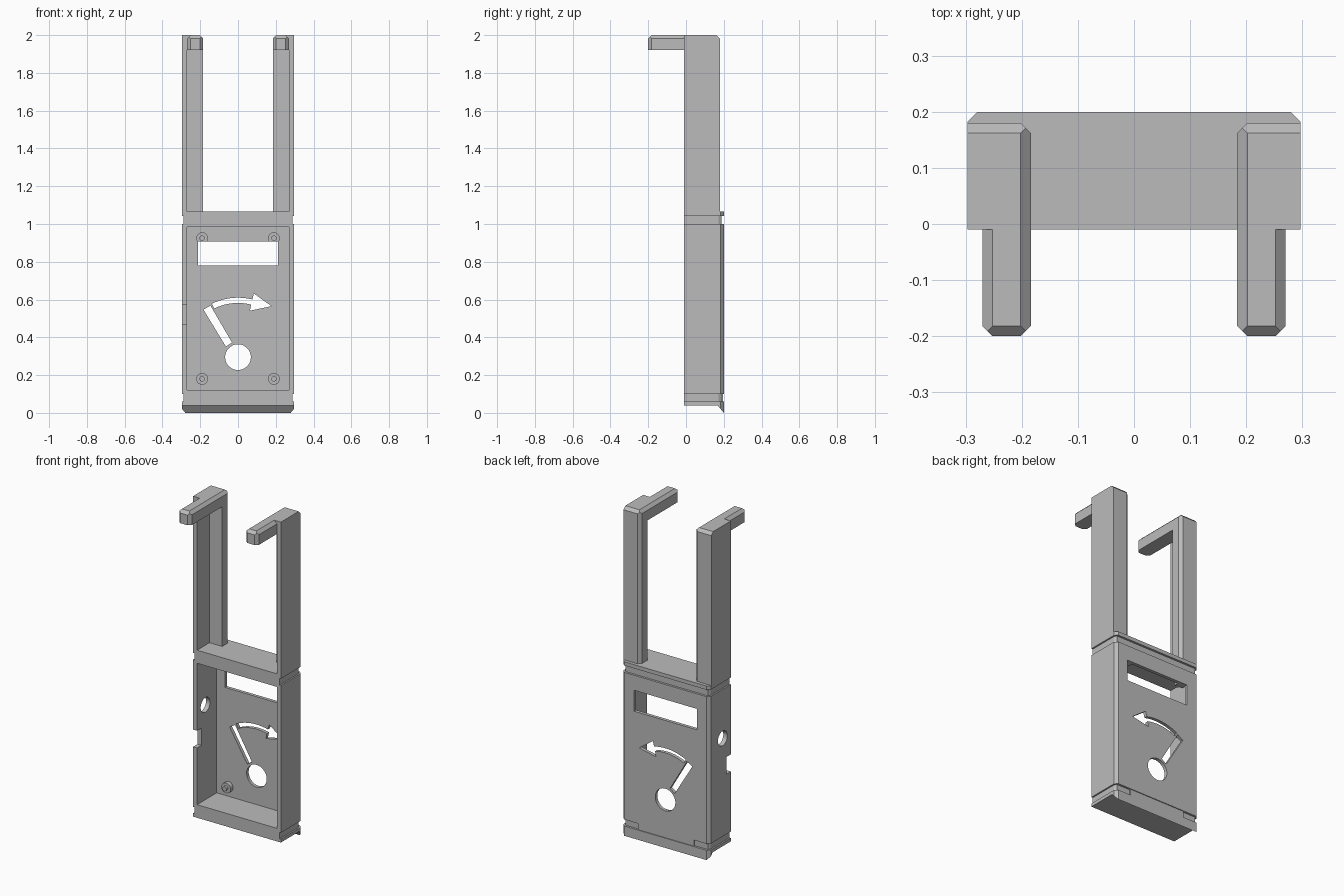
import bpy, bmesh
from math import sin, cos, pi, radians
from mathutils import Vector

if "Cube" in bpy.data.objects:
    bpy.data.objects.remove(bpy.data.objects["Cube"])

GREY = (0.5, 0.5, 0.5, 1)
mat = bpy.data.materials.new("plain grey")
mat.use_nodes = True
mat.diffuse_color = GREY
mat.node_tree.nodes["Principled BSDF"].inputs["Base Color"].default_value = GREY

W, FRONT, BACK, TOP = 0.297, -0.01, 0.2, 2.0
WALL = 0.27       # inner side of the outer walls
INNER = 0.184     # inner side of the arms
C = 0.018         # chamfer size


def prism(name, pts, axis, a, b):
    """Extrude a 2D outline along an axis from a to b."""
    place = {"X": lambda p, q, t: (t, p, q),
             "Y": lambda p, q, t: (p, t, q),
             "Z": lambda p, q, t: (p, q, t)}[axis]
    bm = bmesh.new()
    face = bm.faces.new([bm.verts.new(place(p, q, a)) for p, q in pts])
    ext = bmesh.ops.extrude_face_region(bm, geom=[face])
    verts = [v for v in ext["geom"] if isinstance(v, bmesh.types.BMVert)]
    move = Vector(place(0, 0, b)) - Vector(place(0, 0, a))
    bmesh.ops.translate(bm, verts=verts, vec=move)
    bmesh.ops.recalc_face_normals(bm, faces=bm.faces)
    me = bpy.data.meshes.new(name)
    bm.to_mesh(me)
    bm.free()
    me.materials.append(mat)
    ob = bpy.data.objects.new(name, me)
    bpy.context.collection.objects.link(ob)
    return ob


def box(name, x, y, z):
    return prism(name, [(x[0], y[0]), (x[1], y[0]), (x[1], y[1]), (x[0], y[1])], "Z", *z)


def circle(p, q, r, n=40):
    return [(p + r * cos(2 * pi * i / n), q + r * sin(2 * pi * i / n)) for i in range(n)]


def apply_modifier(ob, mod):
    bpy.ops.object.select_all(action="DESELECT")
    bpy.context.view_layer.objects.active = ob
    ob.select_set(True)
    bpy.ops.object.modifier_apply(modifier=mod.name)


def combine(ob, other, operation="DIFFERENCE"):
    mod = ob.modifiers.new("combine", "BOOLEAN")
    mod.operation, mod.solver, mod.object = operation, "EXACT", other
    apply_modifier(ob, mod)
    bpy.data.objects.remove(other)


# Housing: chamfered block hollowed from the front
body = prism("housing", [(-W, FRONT), (W, FRONT), (W, BACK - C), (W - C, BACK),
                         (C - W, BACK), (-W, BACK - C)], "Z", 0, 1.065)
combine(body, box("cavity", (-WALL, WALL), (-0.1, 0.18), (0.12, 0.985)))

# Screw bosses with centre pins
for x in (-0.19, 0.19):
    for z in (0.18, 0.925):
        combine(body, prism("boss", circle(x, z, 0.031), "Y", 0.155, 0.19), "UNION")
        combine(body, prism("pin", circle(x, z, 0.014), "Y", 0.14, 0.185), "UNION")

# Slanted lip under the housing
combine(body, prism("lip_cut", [(-0.1, 0.04), (0.167, 0.04), (0.202, -0.002),
                                (0.202, -0.1), (-0.1, -0.1)], "X", -0.5, 0.5))

# Grooves around the sides and back
G = 0.009
for low, high in ((0.06, 0.1), (1.0, 1.042)):
    ring = [(-0.4, -0.1), (G - W, -0.1), (G - W, BACK - C - G), (C - W, BACK - 0.013),
            (W - C, BACK - 0.013), (W - G, BACK - C - G), (W - G, -0.1),
            (0.4, -0.1), (0.4, 0.3), (-0.4, 0.3)]
    combine(body, prism("groove", ring, "Z", low, high))

# Display window, dial hole and pointer slot
combine(body, box("window", (-0.213, 0.213), (0.1, 0.3), (0.78, 0.908)))
combine(body, prism("dial", circle(0, 0.295, 0.068, 48), "Y", 0.1, 0.3))
combine(body, prism("slot", [(-0.183, 0.547), (-0.146, 0.568), (-0.032, 0.373),
                             (-0.064, 0.351)], "Y", 0.1, 0.3))

# Curved arrow cut-out
angles = [radians(-26 + 4 * i) for i in range(11)]
arc = lambda r: [(r * sin(t), 0.295 + r * cos(t)) for t in angles]
arrow = arc(0.315) + [(0.084, 0.632), (0.177, 0.565), (0.063, 0.541)] + arc(0.287)[::-1]
combine(body, prism("arrow", arrow, "Y", 0.1, 0.3))

# Cable hole and notch in one side wall
combine(body, prism("side_hole", circle(0.07, 0.7, 0.045), "X", -0.4, -0.2))
combine(body, box("notch", (-0.4, -0.2), (-0.1, 0.032), (0.467, 0.572)))

# Latch strip in the lower groove
strip = box("latch_strip", (-0.19, 0.19), (0.183, 0.195), (0.06, 0.1))

# Arms: L-shaped post with a hook at the top, mirrored
arm = prism("arms", [(W, FRONT), (W, 0.18), (INNER + C, 0.18), (INNER, 0.18 - C),
                     (INNER, 0.11), (WALL, 0.11), (WALL, FRONT)], "Z", 1.065, TOP)
hook = prism("hook", [(INNER, 0.15), (INNER, C - 0.2), (INNER + C, -0.2),
                      (WALL - C, -0.2), (WALL, C - 0.2), (WALL, FRONT),
                      (WALL + 0.01, FRONT), (WALL + 0.01, 0.15)], "Z", 1.92, TOP)
combine(arm, hook, "UNION")


def wedge(edge, side, axis, a, b):
    """Chamfer the top edge at a coordinate; side points outward."""
    e = edge + side * 0.02
    combine(arm, prism("wedge", [(edge - side * C, TOP), (edge - side * C, TOP + 0.02),
                                 (e, TOP + 0.02), (e, TOP - C - 0.02)], axis, a, b))


wedge(0.18, 1, "X", 0.1, 0.4)
wedge(-0.2, -1, "X", 0.1, 0.4)
wedge(INNER, -1, "Y", -0.3, 0.3)
wedge(WALL, 1, "Y", -0.3, FRONT)

mirror = arm.modifiers.new("mirror", "MIRROR")
apply_modifier(arm, mirror)

for ob in (body, strip, arm):
    bpy.ops.object.select_all(action="DESELECT")
    bpy.context.view_layer.objects.active = ob
    ob.select_set(True)
    bpy.ops.object.shade_smooth_by_angle(angle=radians(25))
